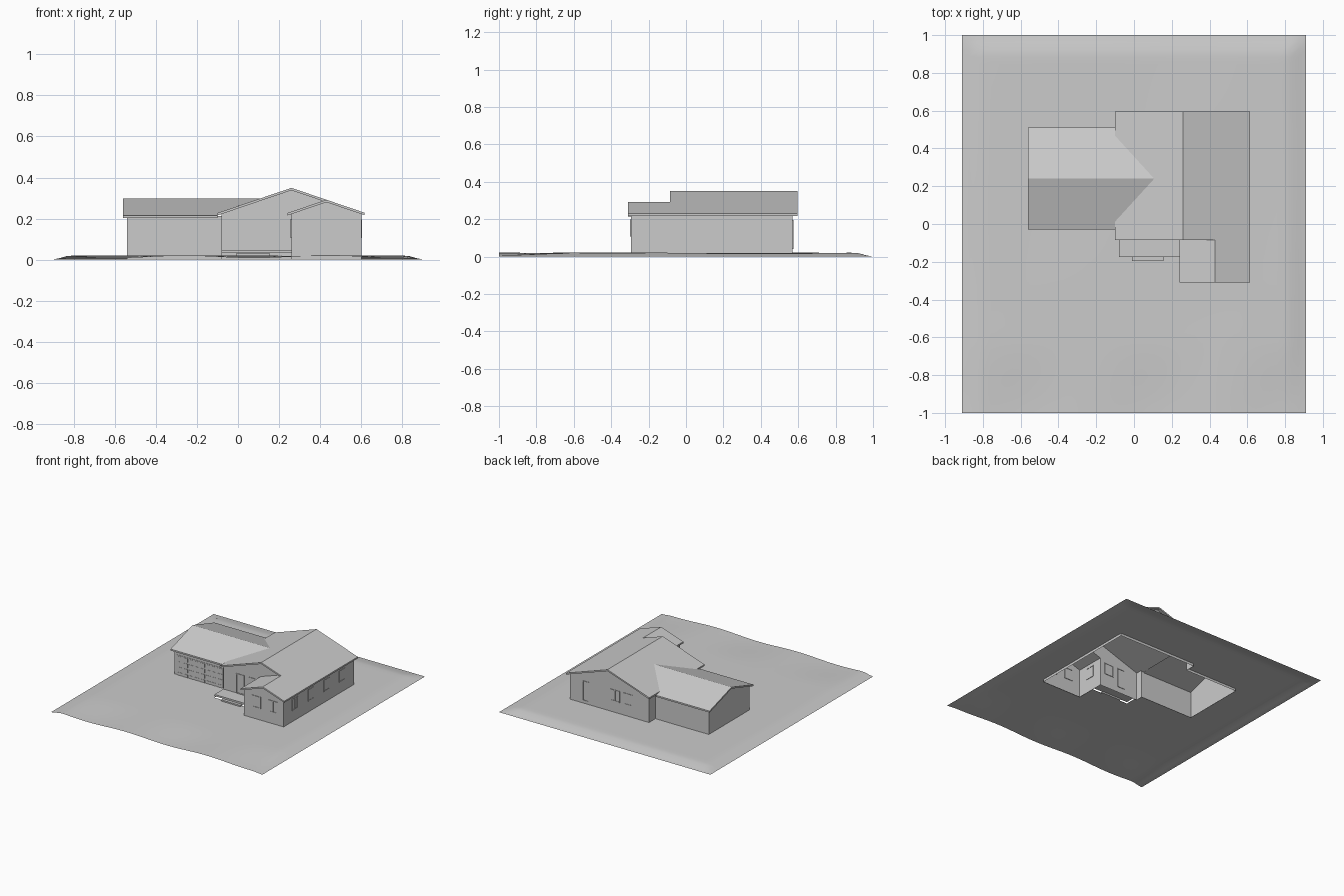
import bpy, bmesh, math

cube = bpy.data.objects.get("Cube")
if cube:
    bpy.data.objects.remove(cube, do_unlink=True)

grey = bpy.data.materials.new("plain_grey")
grey.use_nodes = True
grey.diffuse_color = (0.6, 0.6, 0.6, 1)
grey.node_tree.nodes["Principled BSDF"].inputs["Base Color"].default_value = (0.6, 0.6, 0.6, 1)


def finish(name, bm):
    mesh = bpy.data.meshes.new(name)
    bm.to_mesh(mesh)
    bm.free()
    mesh.materials.append(grey)
    obj = bpy.data.objects.new(name, mesh)
    bpy.context.collection.objects.link(obj)
    return obj


def add_face(bm, points):
    return bm.faces.new([bm.verts.new(p) for p in points])


def add_box(bm, low, high):
    made = bmesh.ops.create_cube(bm, size=1)["verts"]
    for v in made:
        v.co = [(a + b) / 2 + c * (b - a) for a, b, c in zip(low, high, v.co)]


# Roof heights
RIDGE_X, WING_X, GARAGE_Y, PITCH = 0.26, 0.43, 0.24, 0.34


def main_z(x, y):
    return 0.35 - PITCH * abs(x - RIDGE_X)


def wing_z(x, y):
    return 0.292 - PITCH * abs(x - WING_X)


def garage_z(x, y):
    return 0.298 - 0.31 * abs(y - GARAGE_Y)


def roof_slab(name, plan, height, thick=0.012):
    bm = bmesh.new()
    top = add_face(bm, [(x, y, height(x, y)) for x, y in plan])
    ret = bmesh.ops.extrude_face_region(bm, geom=[top], use_keep_orig=True)
    for v in ret["geom"]:
        if isinstance(v, bmesh.types.BMVert):
            v.co.z -= thick
    bmesh.ops.recalc_face_normals(bm, faces=bm.faces)
    return finish(name, bm)


# Roofs
roof_slab("main_roof_west", [(-.1, -.085), (.26, -.085), (.26, .595), (-.1, .595)], main_z)
roof_slab("main_roof_east", [(.26, -.085), (.43, -.085), (.43, -.31),
                             (.615, -.31), (.615, .595), (.26, .595)], main_z)
roof_slab("wing_roof", [(.24, -.31), (.43, -.31), (.43, -.065), (.24, -.065)], wing_z)
slope = [(-.56, -.03), (-.1, -.03), (-.1, .013), (.107, .24), (-.56, .24)]
roof_slab("garage_roof_front", slope, garage_z)
roof_slab("garage_roof_back", [(x, 2 * GARAGE_Y - y) for x, y in reversed(slope)], garage_z)

# Walls: open shells without floors
bm = bmesh.new()


def wall(plan, height):
    """Upright panel along plan points, topped just under the roof."""
    base = [(x, y, 0) for x, y in (plan[0], plan[-1])]
    add_face(bm, base + [(x, y, height(x, y) - 0.008) for x, y in reversed(plan)])


L, R, F, B, W = -0.08, 0.6, -0.065, 0.57, -0.295
GL, GF, GB = -0.54, -0.01, 0.49
wall([(L, F), (RIDGE_X, F)], main_z)
wall([(RIDGE_X, F), (RIDGE_X, W)], wing_z)
wall([(RIDGE_X, W), (WING_X, W), (R, W)], wing_z)
wall([(R, W), (R, B)], main_z)
wall([(R, B), (RIDGE_X, B), (L, B)], main_z)
wall([(L, B), (L, GB)], main_z)
wall([(L, GB), (GL, GB)], garage_z)
wall([(GL, GB), (GL, GARAGE_Y), (GL, GF)], garage_z)
wall([(GL, GF), (L, GF)], garage_z)
wall([(L, GF), (L, F)], main_z)
add_face(bm, [(RIDGE_X, F, wing_z(RIDGE_X, F) - .008), (WING_X, F, wing_z(WING_X, F) - .008),
              (RIDGE_X, F, main_z(RIDGE_X, F) - .008)])
finish("walls", bm)


# Windows and doors: a pane inside a raised frame
def opening(name, axis, plane, mid, low, high, width, bars=1):
    bm = bmesh.new()

    def piece(u0, u1, z0, z1, depth):
        lo, hi = [u0, u0, z0], [u1, u1, z1]
        lo[axis], hi[axis] = plane - depth, plane + depth
        add_box(bm, lo, hi)

    a, b, t = mid - width / 2, mid + width / 2, 0.006
    piece(a, b, low, high, 0.001)
    for u in (a, b - t):
        piece(u, u + t, low, high, 0.004)
    for z in (low, high - t):
        piece(a + t, b - t, z, z + t, 0.004)
    for i in range(bars):
        u = a + (i + 1) * width / (bars + 1)
        piece(u - t / 4, u + t / 4, low + t, high - t, 0.003)
    finish(name, bm)


for i, y in enumerate((-.16, .04, .23, .42)):
    opening(f"side_window_{i + 1}", 0, R, y, .105, .195, .07)
for i, x in enumerate((.365, .51)):
    opening(f"wing_window_{i + 1}", 1, W, x, .107, .198, .075)
opening("wing_side_window", 0, RIDGE_X, -.18, .107, .198, .075)
opening("front_window", 1, F, .18, .107, .198, .08)
opening("front_door", 1, F, .065, .045, .198, .07, bars=0)
opening("back_door", 1, B, .46, .04, .195, .06, bars=0)
for i, x in enumerate((.21, .1)):
    opening(f"back_window_{i + 1}", 1, B, x, .107, .195, .08)

# Garage door with raised panels
bm = bmesh.new()
add_box(bm, (-.52, GF - .002, 0), (-.12, GF + .001, .175))
rows, cols = 4, 8
for r in range(rows):
    for c in range(cols):
        x, z = -.515 + c * .049, .008 + r * .042
        add_box(bm, (x + .006, GF - .004, z + .006), (x + .042, GF - .001, z + .034))
finish("garage_door", bm)

# Porch
bm = bmesh.new()
add_box(bm, (L, -.175, .032), (RIDGE_X, F, .045))
add_box(bm, (-.01, -.195, .018), (.155, -.165, .03))
finish("porch_deck_and_step", bm)

# Ground: gently rolling sheet, open beneath the house
HX, HY = 0.91, 1.0
holes = [(L, F, R, B), (RIDGE_X, W, R, F), (GL, GF, L, GB), (L, -.175, RIDGE_X, F)]


def grid_lines(half, steps, extra):
    plain = [-half + 2 * half * i / steps for i in range(steps + 1)]
    return sorted(extra | {p for p in plain if all(abs(p - e) > .012 for e in extra)})


def smooth(t):
    t = max(0, min(1, t))
    return t * t * (3 - 2 * t)


def ground_z(x, y):
    rim = smooth(min(HX - abs(x), HY - y) / 0.1)
    front = 1 - smooth((y + HY) / 0.4)
    wave = 0.5 + 0.5 * math.sin(9 * x + 0.8)
    return rim * (0.02 - 0.012 * front * wave + 0.001 * math.sin(5 * x) * math.sin(4 * y))


xs = grid_lines(HX, 48, {h[i] for h in holes for i in (0, 2)})
ys = grid_lines(HY, 52, {h[i] for h in holes for i in (1, 3)})
bm = bmesh.new()
verts = [[bm.verts.new((x, y, ground_z(x, y))) for y in ys] for x in xs]
for i in range(len(xs) - 1):
    for j in range(len(ys) - 1):
        cx, cy = (xs[i] + xs[i + 1]) / 2, (ys[j] + ys[j + 1]) / 2
        if not any(h[0] < cx < h[2] and h[1] < cy < h[3] for h in holes):
            bm.faces.new((verts[i][j], verts[i + 1][j], verts[i + 1][j + 1], verts[i][j + 1]))
for f in bm.faces:
    f.smooth = True
loose = [v for v in bm.verts if not v.link_faces]
bmesh.ops.delete(bm, geom=loose, context='VERTS')
finish("ground", bm)
